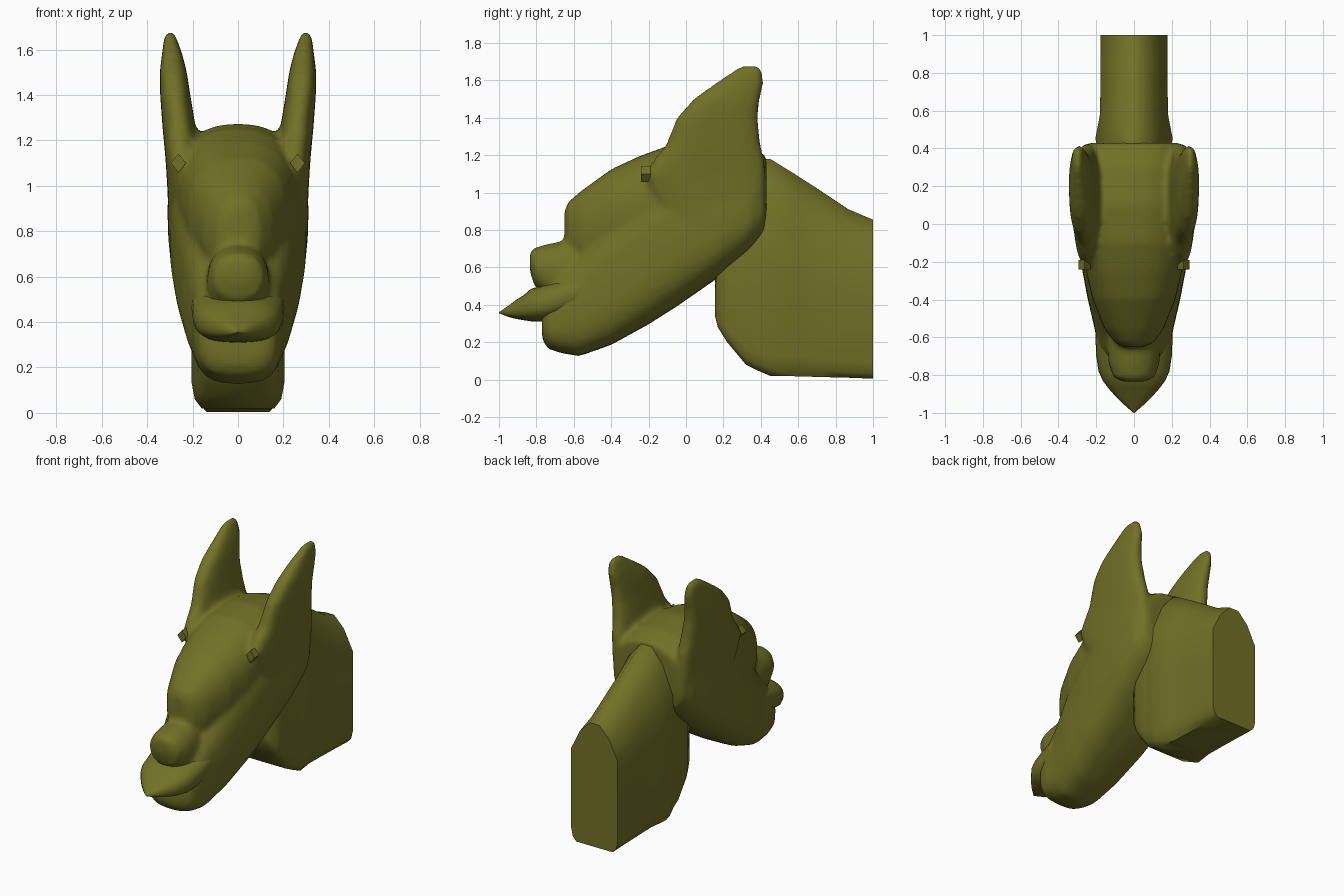
import bpy, bmesh, math
from mathutils import Vector

if "Cube" in bpy.data.objects:
    bpy.data.objects.remove(bpy.data.objects["Cube"])

olive = bpy.data.materials.new("olive")
olive.use_nodes = True
color = (0.165, 0.165, 0.02, 1)
olive.diffuse_color = color
olive.node_tree.nodes["Principled BSDF"].inputs["Base Color"].default_value = color


def spow(v, e):
    return math.copysign(abs(v) ** e, v)


def oval(n, power):
    """Unit superellipse points; a higher power is boxier."""
    steps = [2 * math.pi * i / n for i in range(n)]
    return [(spow(math.cos(a), 2 / power), spow(math.sin(a), 2 / power)) for a in steps]


def loft(bm, rings):
    """Skin closed rings and cap both ends."""
    loops = [[bm.verts.new(p) for p in r] for r in rings]
    n = len(loops[0])
    faces = [bm.faces.new((a[i], a[(i + 1) % n], b[(i + 1) % n], b[i]))
             for a, b in zip(loops, loops[1:]) for i in range(n)]
    faces += [bm.faces.new(loops[0]), bm.faces.new(loops[-1])]
    bmesh.ops.recalc_face_normals(bm, faces=faces)


def along_y(bm, stations, power=2.5, n=28):
    """Stations are y, bottom, top, half width."""
    loft(bm, [[(w * c, y, (lo + hi) / 2 + (hi - lo) / 2 * s) for c, s in oval(n, power)]
              for y, lo, hi, w in stations])


def along_z(bm, stations, side, power=2.6, n=24):
    """Stations are z, front y, back y, inner x, outer x."""
    loft(bm, [[(side * ((xi + xo) / 2 + (xo - xi) / 2 * c),
                (yf + yb) / 2 + (yb - yf) / 2 * s, z) for c, s in oval(n, power)]
              for z, yf, yb, xi, xo in stations])


def finish(name, bm, angle=35):
    mesh = bpy.data.meshes.new(name)
    bm.to_mesh(mesh)
    bm.free()
    mesh.materials.append(olive)
    ob = bpy.data.objects.new(name, mesh)
    bpy.context.collection.objects.link(ob)
    bpy.ops.object.select_all(action='DESELECT')
    ob.select_set(True)
    bpy.context.view_layer.objects.active = ob
    bpy.ops.object.shade_smooth_by_angle(angle=math.radians(angle))
    return ob


# Head: jaw, forehead, nose and ears fused into one skin
bm = bmesh.new()
jaw = [(-0.77, 0.22, 0.42, 0.13), (-0.74, 0.165, 0.48, 0.17), (-0.66, 0.14, 0.58, 0.195),
       (-0.57, 0.125, 0.68, 0.205), (-0.4, 0.185, 0.88, 0.245), (-0.2, 0.295, 1.05, 0.283),
       (-0.05, 0.39, 1.15, 0.3), (0.18, 0.55, 1.2, 0.312), (0.34, 0.68, 1.2, 0.305),
       (0.42, 0.77, 1.17, 0.265)]
along_y(bm, jaw, 3)
forehead = [(-0.65, 0.68, 0.9, 0.05), (-0.63, 0.64, 0.95, 0.1), (-0.56, 0.6, 1.01, 0.155),
            (-0.4, 0.62, 1.125, 0.22), (-0.25, 0.65, 1.195, 0.255), (-0.1, 0.65, 1.25, 0.275),
            (0.1, 0.7, 1.275, 0.275), (0.3, 0.75, 1.25, 0.27), (0.43, 0.8, 1.2, 0.24)]
along_y(bm, forehead, 2.4)
nose = [(-0.835, 0.58, 0.68, 0.06), (-0.81, 0.5, 0.705, 0.11), (-0.74, 0.44, 0.725, 0.135),
        (-0.64, 0.4, 0.745, 0.14), (-0.5, 0.4, 0.78, 0.12)]
along_y(bm, nose, 2.2)
ear = [(0.8, -0.05, 0.36, 0.2, 0.305), (1.0, -0.18, 0.42, 0.19, 0.312),
       (1.1, -0.22, 0.425, 0.185, 0.318), (1.18, -0.17, 0.42, 0.18, 0.325),
       (1.25, -0.11, 0.4, 0.185, 0.332), (1.4, -0.05, 0.385, 0.21, 0.343),
       (1.5, 0.04, 0.395, 0.225, 0.345), (1.58, 0.15, 0.415, 0.245, 0.335),
       (1.635, 0.23, 0.415, 0.265, 0.328), (1.675, 0.29, 0.39, 0.28, 0.32)]
for side in (-1, 1):
    along_z(bm, ear, side)
head = finish("head", bm)
remesh = head.modifiers.new("fuse", 'REMESH')
remesh.mode = 'VOXEL'
remesh.voxel_size = 0.018
remesh.use_smooth_shade = True
soften = head.modifiers.new("soften", 'SMOOTH')
soften.factor = 0.5
soften.iterations = 6

# Upper lip: pointed, overhanging the lower jaw
bm = bmesh.new()
lip = [(-1.0, 0.355, 0.36, 0.003), (-0.95, 0.335, 0.395, 0.06), (-0.91, 0.325, 0.425, 0.1),
       (-0.87, 0.318, 0.45, 0.135), (-0.83, 0.312, 0.485, 0.165), (-0.78, 0.31, 0.5, 0.188),
       (-0.7, 0.32, 0.53, 0.2), (-0.58, 0.36, 0.57, 0.205), (-0.45, 0.42, 0.6, 0.2)]
along_y(bm, lip, 2.6)
finish("upper_lip", bm, 50)

# Neck: ridged top, flat sides, rounded throat, flat cut at the back
bm = bmesh.new()
neck = [(0.155, 0.34, 0.52, 0.1), (0.17, 0.28, 0.7, 0.145), (0.22, 0.2, 0.95, 0.168),
        (0.32, 0.08, 1.12, 0.178), (0.38, 0.05, 1.18, 0.185), (0.45, 0.02, 1.18, 0.205),
        (0.58, 0.018, 1.1, 0.18), (0.72, 0.014, 1.01, 0.178), (0.87, 0.01, 0.91, 0.178),
        (1.0, 0.005, 0.855, 0.178)]
rings = []
for y, lo, hi, w in neck:
    h = hi - lo
    half = [(0.2, hi), (0.62, hi - 0.09 * h), (1, hi - 0.25 * h), (1, lo + 0.5 * h),
            (1, lo + 0.1 * h), (0.93, lo + 0.035 * h), (0.78, lo)]
    rings.append([(w * x, y, z) for x, z in half] + [(-w * x, y, z) for x, z in reversed(half)])
loft(bm, rings)
finish("neck", bm, 50)

# Small diamond studs at the front of each ear root
for side, name in ((-1, "right_brow_stud"), (1, "left_brow_stud")):
    bm = bmesh.new()
    bmesh.ops.create_cone(bm, cap_ends=True, segments=4, radius1=1, radius2=1, depth=1)
    for v in bm.verts:
        x, y, d = v.co
        v.co = Vector((side * 0.262 + 0.033 * x, -0.215 + 0.05 * d, 1.1 + 0.042 * y))
    finish(name, bm)
